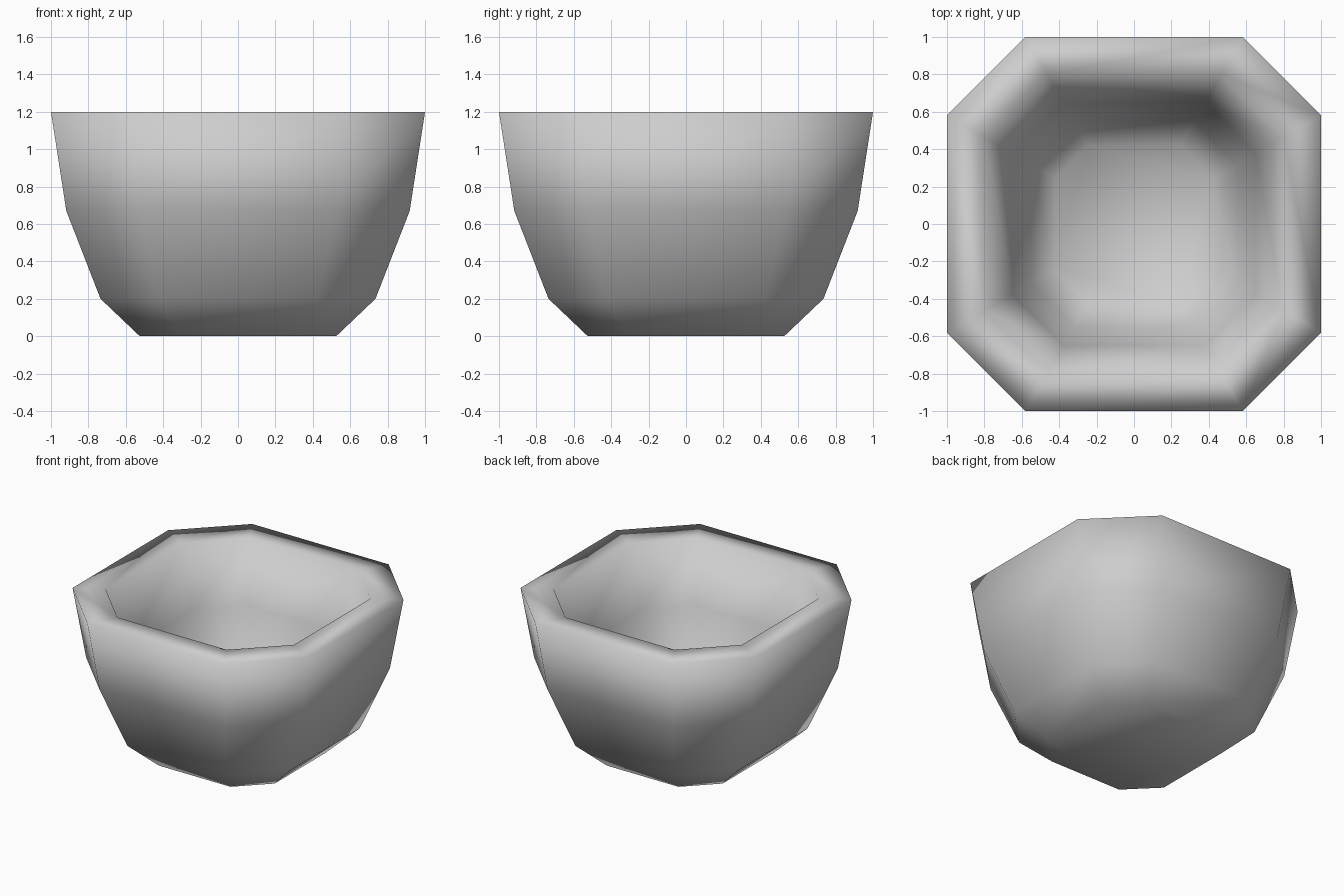
import bpy
import bmesh

cube = bpy.data.objects.get("Cube")
if cube:
    bpy.data.objects.remove(cube, do_unlink=True)

CORNER = 0.58         # where the chamfered corners start, as a share of half width
# Half width and height of each ring
OUTER = [(0.525, 0), (0.735, 0.2), (0.918, 0.67), (1, 1.2)]
INNER = [(0.8, 1.2), (0.65, 0.76), (0.55, 0.4), (0.42, 0.24)]

# Matt grey material
grey = bpy.data.materials.new("mid grey")
grey.use_nodes = True
colour = (0.61, 0.61, 0.61, 1)
grey.diffuse_color = colour
bsdf = next(n for n in grey.node_tree.nodes if n.type == 'BSDF_PRINCIPLED')
bsdf.inputs["Base Color"].default_value = colour
bsdf.inputs["Roughness"].default_value = 0.8


def octagon(bm, half, z):
    """Ring of eight vertices: a square with chamfered corners."""
    points = []
    x, y, u, v = 1, -CORNER, 1, CORNER
    for _ in range(4):
        points += [(x, y), (u, v)]
        x, y, u, v = -y, x, -v, u
    return [bm.verts.new((px * half, py * half, z)) for px, py in points]


# Bowl: up the outside, across the flat rim, down the inside
bm = bmesh.new()
rings = [octagon(bm, h, z) for h, z in OUTER + INNER]
for low, high in zip(rings, rings[1:]):
    for i in range(8):
        j = (i + 1) % 8
        bm.faces.new((low[i], low[j], high[j], high[i]))

# Underside and inner floor
bm.faces.new(list(reversed(rings[0])))
bm.faces.new(rings[-1])
bmesh.ops.recalc_face_normals(bm, faces=bm.faces)
for face in bm.faces:
    face.smooth = True

mesh = bpy.data.meshes.new("bowl")
bm.to_mesh(mesh)
bm.free()
mesh.materials.append(grey)
bowl = bpy.data.objects.new("bowl", mesh)
bpy.context.collection.objects.link(bowl)
